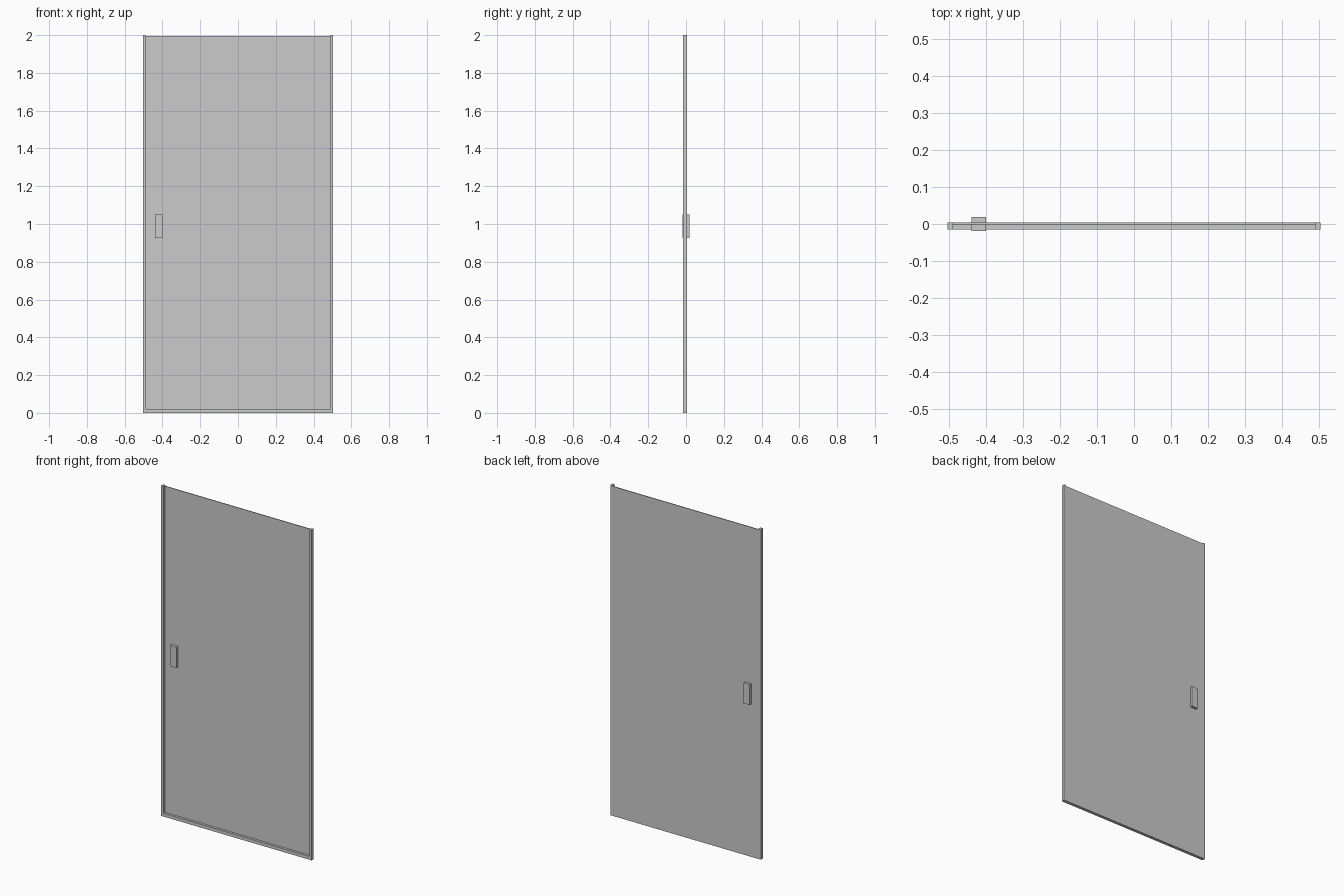
import bpy

cube = bpy.data.objects.get("Cube")
if cube:
    bpy.data.objects.remove(cube, do_unlink=True)

grey = bpy.data.materials.new("plain grey")
grey.use_nodes = True
colour = (0.6, 0.6, 0.6, 1)
grey.diffuse_color = colour
grey.node_tree.nodes["Principled BSDF"].inputs["Base Color"].default_value = colour

HALF = 0.504      # half width of the door
BACK = 0.004      # rear face
FRONT = -0.015    # front of the frame
BAR = 0.015       # width of the side rails
SILL = 0.02       # height of the bottom rail
GLASS = -0.001    # front face of the panel


def prism(name, outline, z0, z1):
    """Upright prism from an x, y outline."""
    n = len(outline)
    verts = [(x, y, z) for z in (z0, z1) for x, y in outline]
    faces = [tuple(reversed(range(n))), tuple(range(n, 2 * n))]
    faces += [(i, (i + 1) % n, n + (i + 1) % n, n + i) for i in range(n)]
    mesh = bpy.data.meshes.new(name)
    mesh.from_pydata(verts, [], faces)
    mesh.materials.append(grey)
    obj = bpy.data.objects.new(name, mesh)
    bpy.context.collection.objects.link(obj)
    return obj


def box(name, x0, x1, y0, y1, z0, z1):
    return prism(name, [(x0, y0), (x1, y0), (x1, y1), (x0, y1)], z0, z1)


# Thin door panel, slightly below the rail tops
inner = HALF - BAR
box("door_panel", -inner, inner, GLASS, BACK, SILL, 1.995)

# Side rails and bottom rail around the front
box("right_rail", -HALF, -inner, FRONT, BACK, 0, 2)
box("left_rail", inner, HALF, FRONT, BACK, 0, 2)
box("bottom_rail", -inner, inner, FRONT, BACK, 0, SILL)

# Pull handle on both faces
box("front_handle", -0.44, -0.40, -0.019, GLASS, 0.925, 1.05)
box("back_handle", -0.44, -0.40, BACK, 0.019, 0.925, 1.05)
